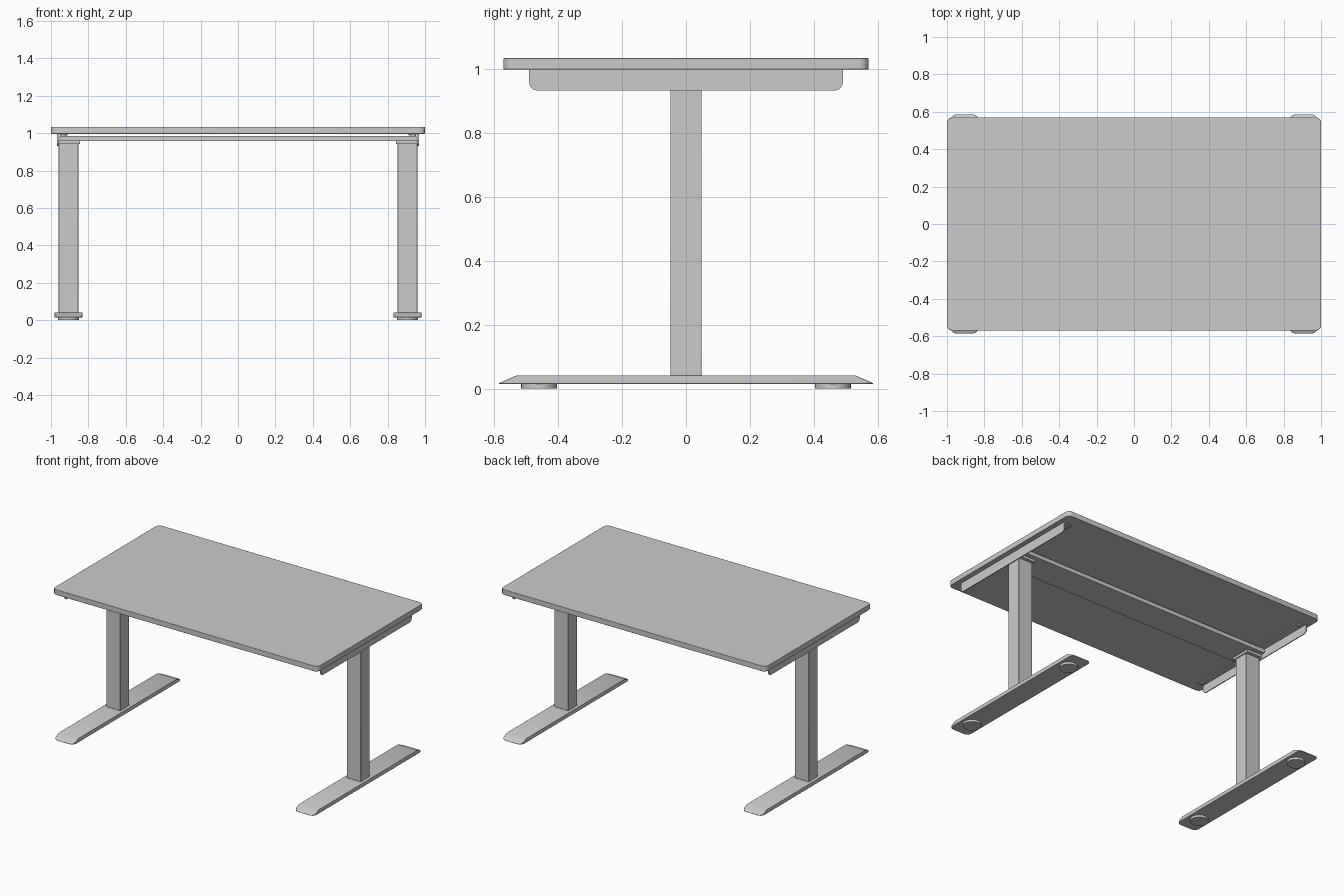
import bpy, bmesh
from math import cos, sin, pi
from mathutils import Vector

if "Cube" in bpy.data.objects:
    bpy.data.objects.remove(bpy.data.objects["Cube"])


def rounded(a0, a1, b0, b1, radii, steps=6):
    """Rounded rectangle; radii in order (a1,b1), (a0,b1), (a0,b0), (a1,b0)."""
    pts = []
    corners = [(a1, b1, -1, -1), (a0, b1, 1, -1), (a0, b0, 1, 1), (a1, b0, -1, 1)]
    for i, ((a, b, sa, sb), r) in enumerate(zip(corners, radii)):
        if r == 0:
            pts.append((a, b))
            continue
        for k in range(steps + 1):
            t = pi / 2 * (i + k / steps)
            pts.append((a + sa * r + r * cos(t), b + sb * r + r * sin(t)))
    return pts


def prism(name, outline, lo, hi, axis='Z', cuts=(), bevel=0):
    """Extrude an outline along Z (outline in xy) or X (outline in yz)."""
    bm = bmesh.new()
    place = (lambda a, b, c: (a, b, c)) if axis == 'Z' else (lambda a, b, c: (c, a, b))
    bottom = bm.faces.new([bm.verts.new(place(a, b, lo)) for a, b in outline])
    new = bmesh.ops.extrude_face_region(bm, geom=[bottom])['geom']
    bmesh.ops.translate(bm, vec=place(0, 0, hi - lo),
                        verts=[v for v in new if isinstance(v, bmesh.types.BMVert)])
    for co, no in cuts:
        geom = bm.verts[:] + bm.edges[:] + bm.faces[:]
        cut = bmesh.ops.bisect_plane(bm, geom=geom, plane_co=co, plane_no=no,
                                     clear_outer=True)['geom_cut']
        edges = [e for e in cut if isinstance(e, bmesh.types.BMEdge)]
        bmesh.ops.contextual_create(bm, geom=edges)
    bmesh.ops.recalc_face_normals(bm, faces=bm.faces[:])
    me = bpy.data.meshes.new(name)
    bm.to_mesh(me)
    bm.free()
    ob = bpy.data.objects.new(name, me)
    bpy.context.collection.objects.link(ob)
    bpy.context.view_layer.objects.active = ob
    bpy.ops.object.select_all(action='DESELECT')
    ob.select_set(True)
    bpy.ops.object.shade_smooth_by_angle(angle=0.5)
    if bevel:
        mod = ob.modifiers.new('bevel', 'BEVEL')
        mod.width, mod.segments, mod.angle_limit = bevel, 2, 0.7
    return ob


def box(name, x0, x1, y0, y1, z0, z1, bevel=0):
    return prism(name, [(x1, y1), (x0, y1), (x0, y0), (x1, y0)], z0, z1, bevel=bevel)


def disc(name, x, y, r, z0, z1):
    pts = [(x + r * cos(2 * pi * k / 32), y + r * sin(2 * pi * k / 32)) for k in range(32)]
    return prism(name, pts, z0, z1)


# Tabletop and wide flat crossbeam
prism('tabletop', rounded(-1, 1, -0.57, 0.57, [0.03] * 4), 0.997, 1.033, bevel=0.002)
box('crossbeam', -0.955, 0.955, -0.1, 0.1, 0.959, 0.986)

for s, side in ((-1, 'left'), (1, 'right')):
    cx = s * 0.906

    # Foot with sloping ends, standing on round pads
    slopes = [((0, e * 0.53, 0.041), Vector((0, e * 0.024, 0.055)).normalized())
              for e in (-1, 1)]
    prism(side + '_foot', rounded(cx - 0.074, cx + 0.074, -0.585, 0.585, [0.03] * 4),
          0.015, 0.041, cuts=slopes, bevel=0.002)
    for e, end in ((-1, 'front'), (1, 'back')):
        disc(f'{side}_{end}_foot_pad', cx, e * 0.459, 0.056, 0, 0.016)

    # Column and mounting plate
    box(side + '_column', cx - 0.053, cx + 0.053, -0.049, 0.049, 0.04, 0.945, bevel=0.003)
    box(side + '_column_plate', cx - 0.06, cx + 0.06, -0.07, 0.07, 0.942, 0.96)

    # Angle bracket: outer web, top flange and fixing pads
    xs = sorted((s * 0.961, s * 0.967))
    prism(side + '_bracket_web', rounded(-0.49, 0.49, 0.932, 0.997, [0, 0, 0.025, 0.025]),
          *xs, axis='X')
    xs = sorted((s * 0.908, s * 0.963))
    box(side + '_bracket_flange', *xs, -0.49, 0.49, 0.99, 0.998)
    for e, end in ((-1, 'front'), (1, 'back')):
        disc(f'{side}_{end}_bracket_fixing', s * 0.935, e * 0.46, 0.017, 0.982, 0.991)
